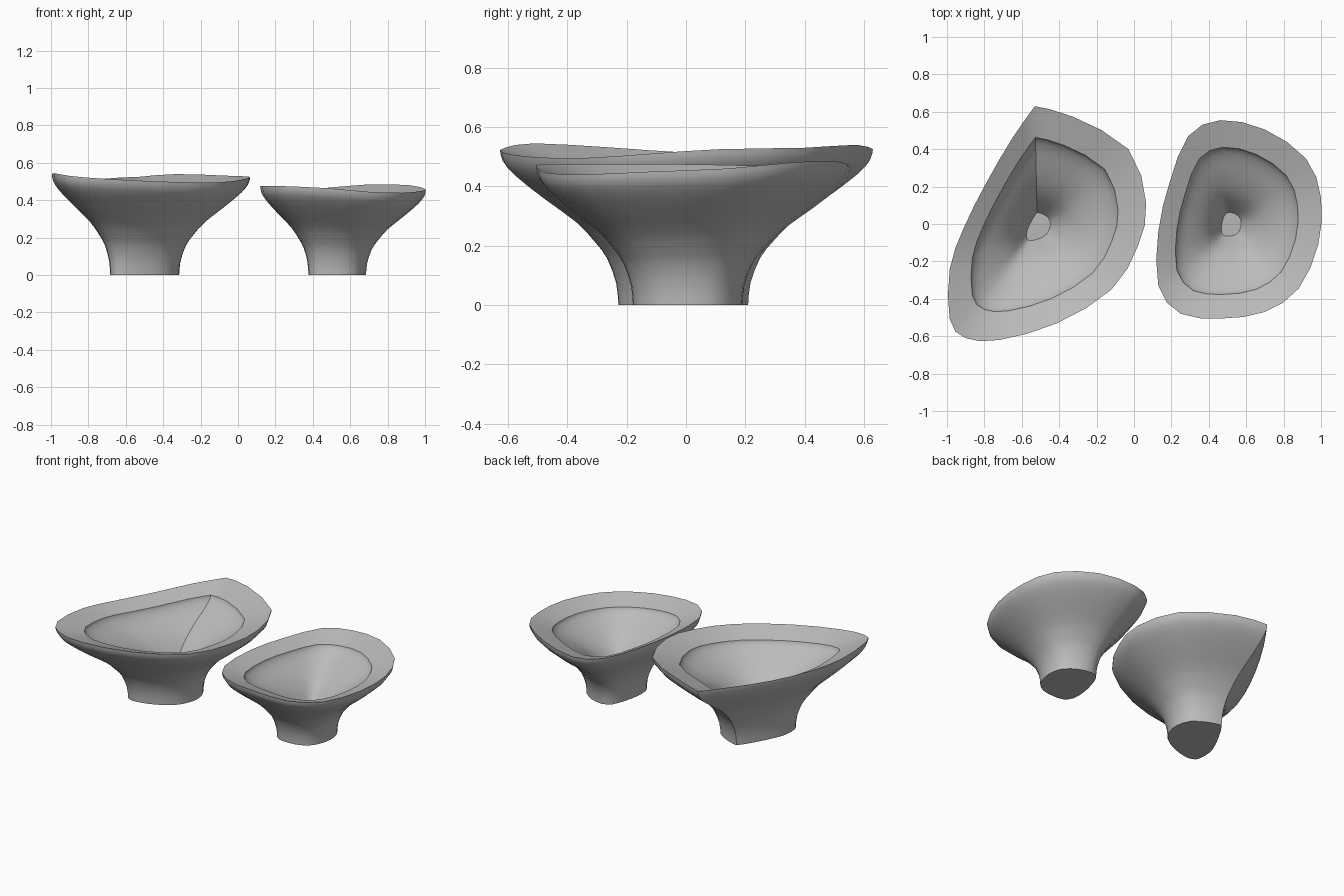
import bpy
import bmesh
import math
from mathutils import Vector

cube = bpy.data.objects.get("Cube")
if cube:
    bpy.data.objects.remove(cube, do_unlink=True)

stone = bpy.data.materials.new("plain grey")
stone.use_nodes = True
colour = (0.5, 0.5, 0.5, 1)
stone.diffuse_color = colour
stone.node_tree.nodes["Principled BSDF"].inputs["Base Color"].default_value = colour


def smooth_path(points, steps, closed=False):
    """Catmull-Rom curve through the points."""
    pts = [Vector(p) for p in points]
    n = len(pts)

    def get(i):
        return pts[i % n] if closed else pts[max(0, min(n - 1, i))]

    out = []
    for i in range(n if closed else n - 1):
        a, b, c, d = (get(i + k) for k in (-1, 0, 1, 2))
        for s in range(steps):
            t = s / steps
            out.append(0.5 * (2 * b + (c - a) * t + (2 * a - 5 * b + 4 * c - d) * t * t
                              + (3 * b - a - 3 * c + d) * t ** 3))
    return out if closed else out + [pts[-1]]


# Each profile point is (share of the rim outline, share of the rim height)
OUTER = [(.348, 0), (.36, .14), (.41, .3), (.48, .41), (.585, .54),
         (.77, .7), (.92, .84), (.985, .93), (1, 1)]
INNER = [(.742, .9), (.725, .86), (.65, .79), (.53, .71), (.42, .63),
         (.32, .54), (.24, .44), (.17, .33), (.12, .25)]


def build_bowl(name, rim, pivot):
    """Loft scaled copies of the rim outline along both profiles."""
    bm = bmesh.new()
    rings = []
    for share, height in smooth_path(OUTER, 2) + smooth_path(INNER, 2):
        ring = []
        for p in rim:
            x = pivot[0] + (p.x - pivot[0]) * share
            y = pivot[1] + (p.y - pivot[1]) * share
            ring.append(bm.verts.new((x, y, p.z * height)))
        rings.append(ring)
    n = len(rim)
    for low, high in zip(rings, rings[1:]):
        for i in range(n):
            j = (i + 1) % n
            bm.faces.new((low[i], low[j], high[j], high[i]))
    # Foot underside and the small floor of the hollow
    bm.faces.new(rings[0])
    bm.faces.new(rings[-1])
    bmesh.ops.recalc_face_normals(bm, faces=bm.faces)
    mesh = bpy.data.meshes.new(name)
    bm.to_mesh(mesh)
    bm.free()
    mesh.materials.append(stone)
    obj = bpy.data.objects.new(name, mesh)
    bpy.context.collection.objects.link(obj)
    bpy.ops.object.select_all(action="DESELECT")
    obj.select_set(True)
    bpy.context.view_layer.objects.active = obj
    bpy.ops.object.shade_smooth_by_angle(angle=math.radians(35))


# Large bowl: an open path, so the back corner stays sharp
tip = (-.53, .63, .525)
large_rim = [tip, (-.65, .46, .52), (-.79, .22, .51), (-.91, -.02, .515),
             (-.985, -.24, .53), (-.985, -.51, .545), (-.9, -.61, .53),
             (-.72, -.62, .515), (-.41, -.53, .5), (-.12, -.35, .495),
             (.02, -.12, .51), (.065, .11, .525), (-.03, .4, .53),
             (-.33, .575, .54), tip]
build_bowl("large_bowl", smooth_path(large_rim, 2)[:-1], (-.517, -.015))

# Small bowl: a closed rounded outline
small_rim = [(.46, .555, .465), (.29, .47, .465), (.19, .22, .47),
             (.13, -.04, .475), (.13, -.33, .475), (.25, -.48, .475),
             (.47, -.505, .465), (.7, -.47, .445), (.88, -.345, .44),
             (.985, -.11, .45), (1, .14, .46), (.92, .35, .48), (.7, .505, .485)]
build_bowl("small_bowl", smooth_path(small_rim, 2, closed=True), (.514, -.005))
